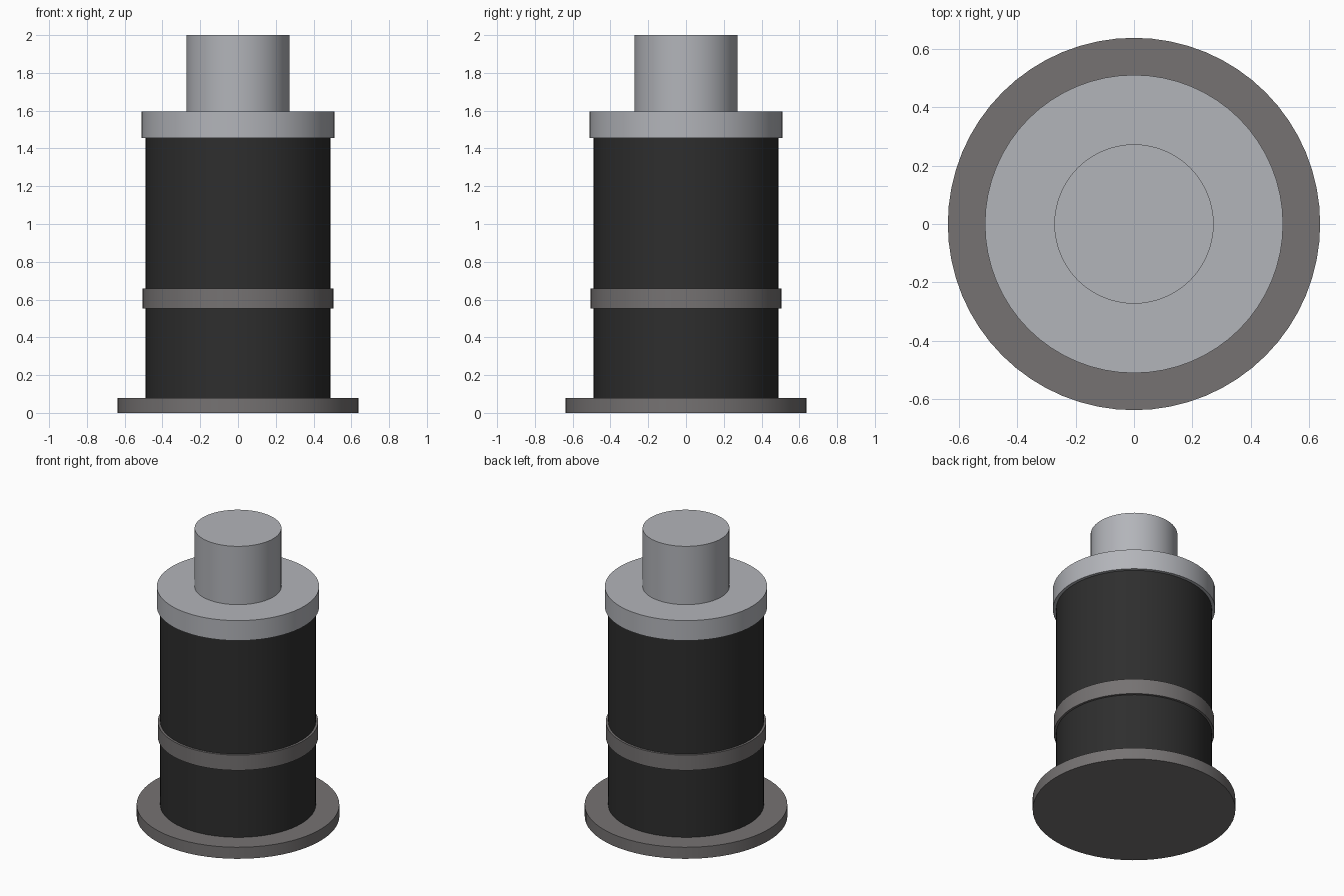
import bpy
import math

cube = bpy.data.objects.get("Cube")
if cube:
    bpy.data.objects.remove(cube, do_unlink=True)


def material(name, color):
    mat = bpy.data.materials.new(name)
    mat.use_nodes = True
    rgba = (*color, 1.0)
    mat.diffuse_color = rgba
    mat.node_tree.nodes["Principled BSDF"].inputs["Base Color"].default_value = rgba
    return mat


black = material("black casing", (0.027, 0.027, 0.027))
gray = material("dark gray metal", (0.18, 0.17, 0.17))
silver = material("silver metal", (0.45, 0.46, 0.49))


def disc(name, radius, bottom, top, mat):
    """Upright cylinder spanning two heights, smooth round its side."""
    bpy.ops.mesh.primitive_cylinder_add(
        vertices=64, radius=radius, depth=top - bottom,
        location=(0, 0, (bottom + top) / 2))
    obj = bpy.context.object
    obj.name = name
    obj.data.materials.append(mat)
    bpy.ops.object.shade_smooth_by_angle(angle=math.radians(30))
    return obj


# Stacked parts, from the foot up
disc("base_flange", 0.638, 0.0, 0.08, gray)
disc("body", 0.49, 0.08, 1.456, black)
disc("clamp_band", 0.505, 0.552, 0.658, gray)
disc("top_cap", 0.511, 1.456, 1.595, silver)
disc("shaft", 0.273, 1.595, 2.0, silver)
